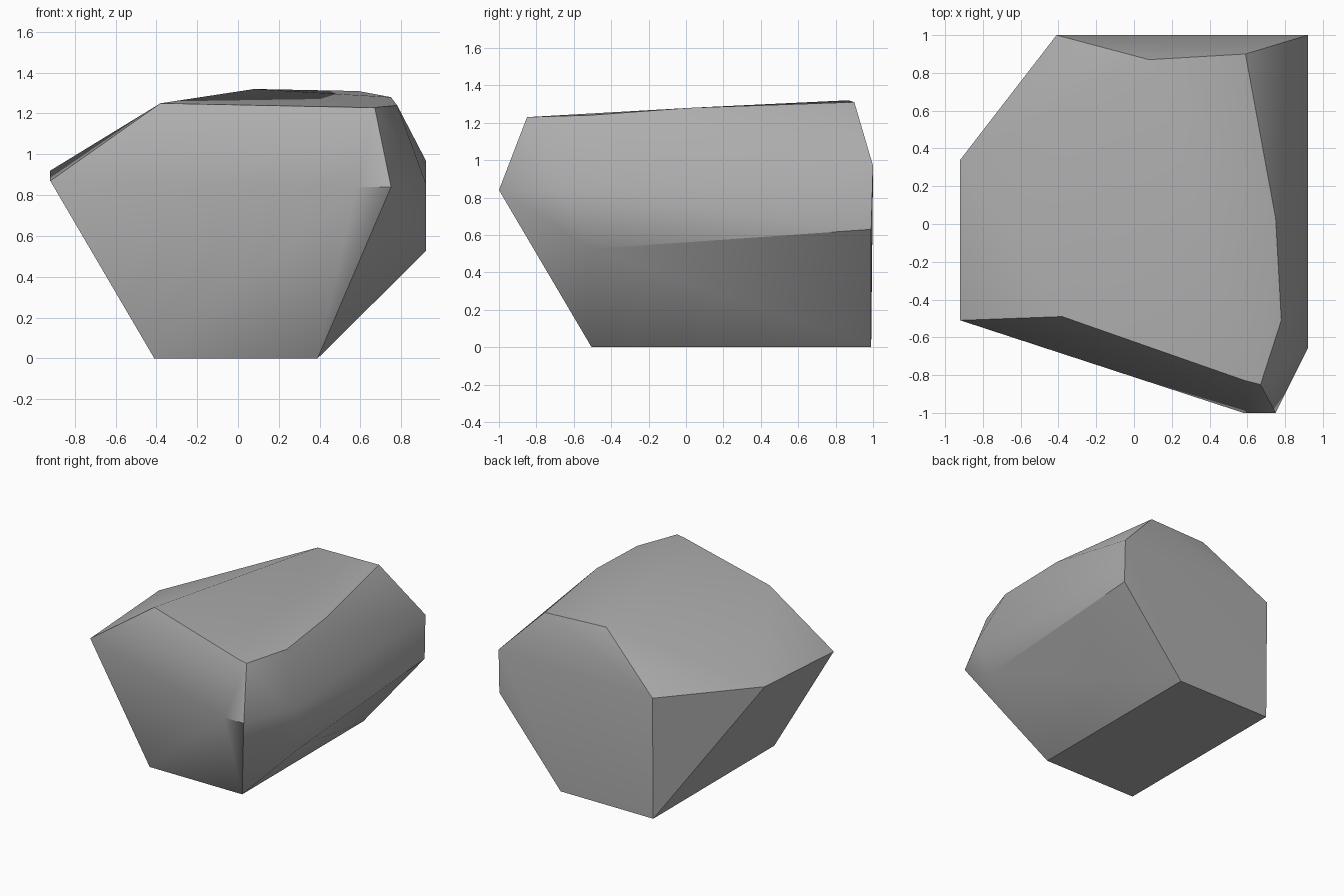
import bpy, bmesh, math

cube = bpy.data.objects.get("Cube")
if cube:
    bpy.data.objects.remove(cube, do_unlink=True)

# Corner points of the boulder, by region
base = [(x, y, 0) for x in (-0.41, 0.39) for y in (-0.505, 0.99)]
left_ridge = [(-0.92, -0.51, 0.87), (-0.92, 0.34, 0.92)]
back_wall = [(-0.41, 1, 0.945), (0.92, 1, 0.97), (0.92, 0.99, 0.63)]
right_wall = [(0.92, -0.51, 0.525), (0.92, -0.66, 0.86)]
front_tip = [(0.58, -1, 0.84), (0.75, -1, 0.84)]
crown = [(-0.38, -0.49, 1.25), (0.59, -0.83, 1.23), (0.67, -0.85, 1.23),
         (0.78, -0.51, 1.24), (0.75, 0.03, 1.28), (0.59, 0.9, 1.31),
         (0.08, 0.87, 1.32)]

# Wrap the corners in a convex skin
bm = bmesh.new()
for p in base + left_ridge + back_wall + right_wall + front_tip + crown:
    bm.verts.new(p)
bmesh.ops.convex_hull(bm, input=bm.verts[:])
bmesh.ops.dissolve_limit(bm, angle_limit=math.radians(1),
                         verts=bm.verts[:], edges=bm.edges[:])
bmesh.ops.recalc_face_normals(bm, faces=bm.faces[:])
mesh = bpy.data.meshes.new("boulder")
bm.to_mesh(mesh)
bm.free()

# Grey stone
stone = bpy.data.materials.new("grey_stone")
stone.use_nodes = True
color = (0.42, 0.42, 0.42, 1)
stone.diffuse_color = color
stone.node_tree.nodes["Principled BSDF"].inputs["Base Color"].default_value = color
mesh.materials.append(stone)

boulder = bpy.data.objects.new("boulder", mesh)
bpy.context.collection.objects.link(boulder)

# Soft shading across shallow creases, crisp on steep ones
bpy.ops.object.select_all(action="DESELECT")
boulder.select_set(True)
bpy.context.view_layer.objects.active = boulder
bpy.ops.object.shade_smooth_by_angle(angle=math.radians(37))
